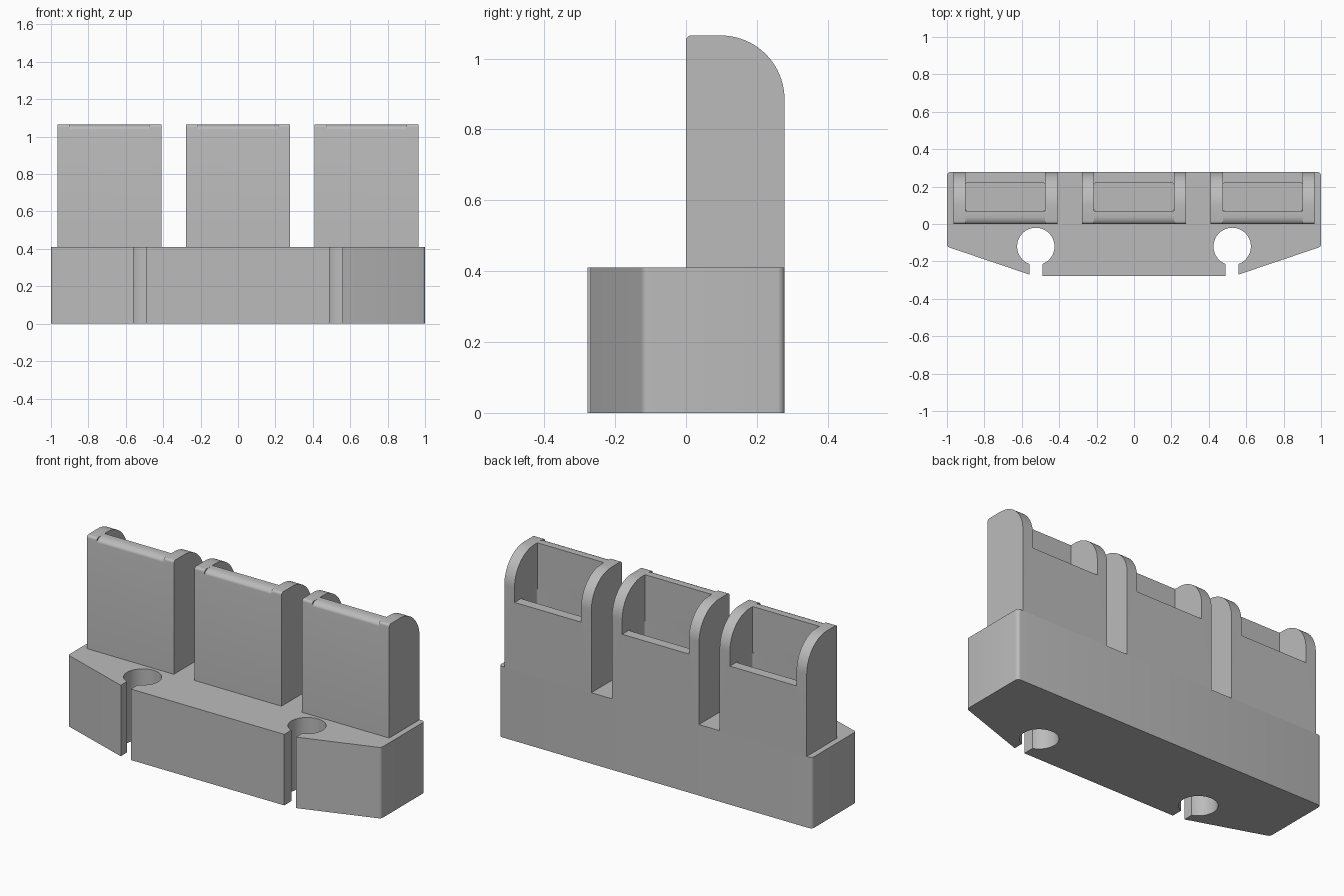
import bpy
import bmesh
from math import cos, sin, radians, asin, degrees
from mathutils import Vector

if "Cube" in bpy.data.objects:
    bpy.data.objects.remove(bpy.data.objects["Cube"], do_unlink=True)

grey = bpy.data.materials.new("plain grey")
grey.use_nodes = True
grey.diffuse_color = (0.5, 0.5, 0.5, 1)
grey.node_tree.nodes["Principled BSDF"].inputs["Base Color"].default_value = (0.5, 0.5, 0.5, 1)

HALF_DEPTH, BASE_TOP, TOP = 0.278, 0.41, 1.065
POST_HALF, INNER_HALF, POST_STEP = 0.278, 0.213, 0.688


def arc(cx, cy, rx, ry, start, end, steps):
    """Points along an elliptical arc, angles in degrees."""
    angles = [radians(start + (end - start) * i / steps) for i in range(steps + 1)]
    return [(cx + rx * cos(a), cy + ry * sin(a)) for a in angles]


def prism(name, outline, low, high, axis="Z"):
    """Extrude an outline along Z (outline in x, y) or X (outline in y, z)."""
    bm = bmesh.new()
    place = (lambda u, v: (u, v, low)) if axis == "Z" else (lambda u, v: (low, u, v))
    face = bm.faces.new([bm.verts.new(place(u, v)) for u, v in outline])
    moved = bmesh.ops.extrude_face_region(bm, geom=[face])["geom"]
    offset = Vector((0, 0, high - low) if axis == "Z" else (high - low, 0, 0))
    bmesh.ops.translate(bm, vec=offset, verts=[g for g in moved if isinstance(g, bmesh.types.BMVert)])
    bmesh.ops.recalc_face_normals(bm, faces=bm.faces)
    mesh = bpy.data.meshes.new(name)
    bm.to_mesh(mesh)
    bm.free()
    mesh.materials.append(grey)
    obj = bpy.data.objects.new(name, mesh)
    bpy.context.collection.objects.link(obj)
    return obj


def select(obj):
    bpy.ops.object.select_all(action="DESELECT")
    obj.select_set(True)
    bpy.context.view_layer.objects.active = obj


def cut(obj, cutter):
    select(obj)
    mod = obj.modifiers.new("cut", "BOOLEAN")
    mod.operation, mod.solver, mod.object = "DIFFERENCE", "EXACT", cutter
    bpy.ops.object.modifier_apply(modifier=mod.name)
    bpy.data.objects.remove(cutter, do_unlink=True)


def smooth(obj):
    select(obj)
    bpy.ops.object.shade_smooth_by_angle(angle=radians(30))


# Base: half outline with a keyhole slot, mirrored to the other side
HOLE_X, HOLE_Y, HOLE_R, SLOT = 0.525, -0.12, 0.1, 0.035
spread = degrees(asin(SLOT / HOLE_R))
half = [(HOLE_X - SLOT, -HALF_DEPTH)]
half += arc(HOLE_X, HOLE_Y, HOLE_R, HOLE_R, 270 - spread, -90 + spread, 40)
half += [(HOLE_X + SLOT, -0.27)]
half += arc(0.98, -0.107, 0.02, 0.02, -71, 0, 5)
half += arc(0.98, HALF_DEPTH - 0.02, 0.02, 0.02, 0, 90, 5)
base = prism("base", half + [(-x, y) for x, y in reversed(half)], 0, BASE_TOP)
smooth(base)

# Posts: rounded side profile, opened at the back and hollowed
side = [(0, BASE_TOP), (HALF_DEPTH, BASE_TOP)]
side += arc(HALF_DEPTH - 0.18, TOP - 0.18, 0.18, 0.18, 0, 90, 20)
side += arc(0.015, TOP - 0.015, 0.015, 0.015, 90, 180, 5)
post = prism("post_middle", side, -POST_HALF, POST_HALF, "X")

# Opening between the two side cheeks
opening = [(0.07, 0.8), (0.5, 0.8), (0.5, 1.3), (0.07, 1.3)]
cut(post, prism("opening_cutter", opening, -INNER_HALF, INNER_HALF, "X"))

# Deep well with rounded corners
well = []
for cx, cy, start in ((1, 0.208, 0), (-1, 0.208, 90), (-1, 0.082, 180), (1, 0.082, 270)):
    well += arc(cx * (INNER_HALF - 0.012), cy, 0.012, 0.012, start, start + 90, 4)
cut(post, prism("well_cutter", well, BASE_TOP + 0.01, 0.9))

# Softer roll along the top of the front wall
roll = arc(0.045, TOP - 0.027, 0.045, 0.027, 180, 90, 8)
roll += [(0.045, 1.2), (-0.1, 1.2), (-0.1, TOP - 0.027)]
cut(post, prism("roll_cutter", roll, -INNER_HALF, INNER_HALF, "X"))
smooth(post)

for name, direction in (("post_left", 1), ("post_right", -1)):
    twin = post.copy()
    twin.data = post.data.copy()
    twin.name = name
    twin.location.x = direction * POST_STEP
    bpy.context.collection.objects.link(twin)
